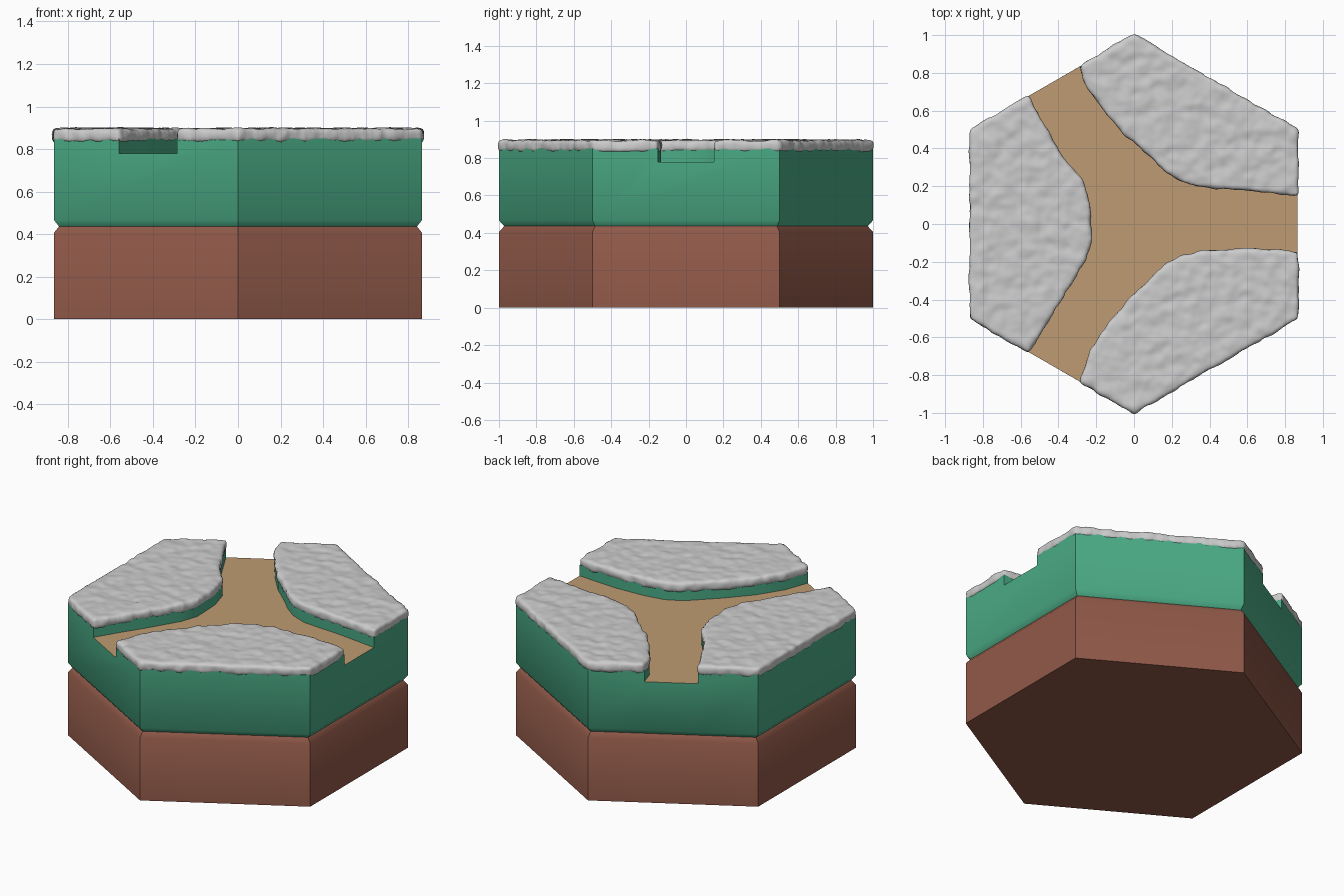
import bpy, bmesh, math

if "Cube" in bpy.data.objects:
    bpy.data.objects.remove(bpy.data.objects["Cube"])

R = math.cos(math.radians(30))
HEX = [(0, 1), (-R, .5), (-R, -.5), (0, -1), (R, -.5), (R, .5)]
SEAM, PATH_Z, BANK_Z = .436, .78, .85

# Three lawns: curved path-side edge, then the two hexagon corners (counter-clockwise)
LAWNS = [
    ([(-.287, .834), (-.255, .735), (-.15, .595), (-.05, .48), (.07, .375), (.14, .305),
      (.22, .245), (.33, .2), (.6, .182), (R, .15)], [(R, .5), (0, 1)]),
    ([(-.56, -.677), (-.47, -.53), (-.385, -.4), (-.265, -.2), (-.227, -.09), (-.235, .1),
      (-.27, .225), (-.38, .35), (-.47, .51), (-.56, .677)], [(-R, .5), (-R, -.5)]),
    ([(R, -.15), (.6, -.133), (.4, -.142), (.27, -.165), (.17, -.215), (0, -.38),
      (-.13, -.525), (-.23, -.68), (-.287, -.834)], [(0, -1), (R, -.5)]),
]


def material(name, rgb):
    m = bpy.data.materials.new(name)
    m.diffuse_color = (*rgb, 1)
    m.use_nodes = True
    m.node_tree.nodes["Principled BSDF"].inputs["Base Color"].default_value = m.diffuse_color
    return m


def finish(bm, name, mats=(), angle=45):
    bmesh.ops.recalc_face_normals(bm, faces=bm.faces)
    me = bpy.data.meshes.new(name)
    bm.to_mesh(me)
    bm.free()
    for m in mats:
        me.materials.append(m)
    ob = bpy.data.objects.new(name, me)
    bpy.context.collection.objects.link(ob)
    bpy.ops.object.select_all(action='DESELECT')
    ob.select_set(True)
    bpy.context.view_layer.objects.active = ob
    bpy.ops.object.shade_smooth_by_angle(angle=math.radians(angle))
    return ob


def loft(rings):
    """Closed solid through rings of 3D points."""
    bm = bmesh.new()
    vs = [[bm.verts.new(p) for p in ring] for ring in rings]
    n = len(vs[0])
    for a, b in zip(vs, vs[1:]):
        for i in range(n):
            bm.faces.new((a[i], a[(i + 1) % n], b[(i + 1) % n], b[i]))
    bm.faces.new(vs[0])
    bm.faces.new(vs[-1])
    return bm


def ring(pts, z, s=1):
    return [(x * s, y * s, z) for x, y in pts]


earth = material("earth", (.28, .1, .066))
grass = material("grass", (.07, .41, .24))
sand = material("sand", (.52, .33, .17))

# Earth base with chamfered top edge
finish(loft([ring(HEX, 0), ring(HEX, .405), ring(HEX, SEAM, .972)]), "earth_base", [earth])

# Grass block: path floor, raised banks, outer walls and lower chamfer in one mesh
bm = bmesh.new()
floor = []
for curve, corners in LAWNS:
    pts = curve + corners
    low = [bm.verts.new((x, y, PATH_Z)) for x, y in pts]
    top = [bm.verts.new((x, y, BANK_Z)) for x, y in pts]
    n = len(pts)
    for i in range(n):
        j = (i + 1) % n
        bm.faces.new((low[i], low[j], top[j], top[i]))
    bm.faces.new(top)
    floor.append(low[:len(curve)][::-1])
bm.faces.new(floor[0] + floor[1] + floor[2]).material_index = 1
for z, s in ((.467, 1), (SEAM, .972)):
    rim = [e for e in bm.edges if e.is_boundary]
    new = bmesh.ops.extrude_edge_only(bm, edges=rim)["geom"]
    for f in {f for e in new if isinstance(e, bmesh.types.BMEdge) for f in e.link_faces}:
        f.material_index = 0
    for v in (g for g in new if isinstance(g, bmesh.types.BMVert)):
        v.co = (v.co.x * s, v.co.y * s, z)
bmesh.ops.holes_fill(bm, edges=[e for e in bm.edges if e.is_boundary], sides=0)
for f in bm.faces:
    flat = all(abs(v.co.z - PATH_Z) < 1e-4 for v in f.verts)
    f.material_index = 1 if flat else 0
bmesh.ops.recalc_face_normals(bm, faces=bm.faces)
bmesh.ops.dissolve_limit(bm, angle_limit=.01, verts=bm.verts, edges=bm.edges,
                         delimit={'MATERIAL'})
finish(bm, "grass_block", [grass, sand])

# Soft lumpy snow sheets on each lawn
lumps = bpy.data.textures.new("snow_lumps", 'CLOUDS')
lumps.noise_scale = .07
lumps.noise_depth = 1
for k, (curve, corners) in enumerate(LAWNS):
    pts = curve + corners
    ob = finish(loft([ring(pts, .838), ring(pts, .891)]), f"snow_sheet_{k + 1}")
    rm = ob.modifiers.new("remesh", 'REMESH')
    rm.mode, rm.voxel_size, rm.use_smooth_shade = 'VOXEL', .012, True
    sm = ob.modifiers.new("soften", 'SMOOTH')
    sm.factor, sm.iterations = .5, 6
    dp = ob.modifiers.new("lumps", 'DISPLACE')
    dp.texture, dp.texture_coords = lumps, 'LOCAL'
    dp.strength, dp.mid_level = .02, .25
    s2 = ob.modifiers.new("soften_lumps", 'SMOOTH')
    s2.factor, s2.iterations = .5, 3
